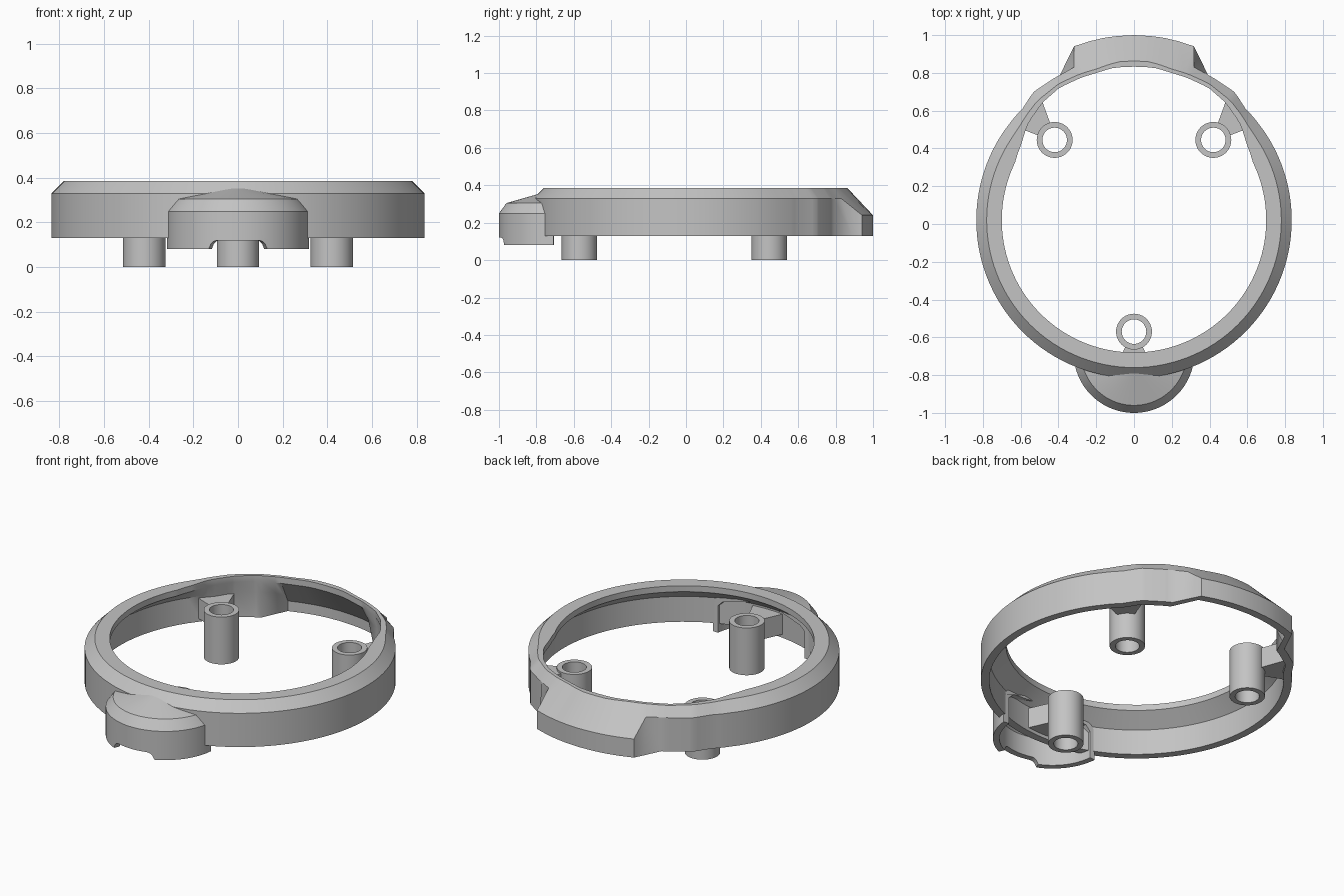
import bpy, bmesh, math
from mathutils import Vector

if "Cube" in bpy.data.objects:
    bpy.data.objects.remove(bpy.data.objects["Cube"])

grey = bpy.data.materials.new("neutral_grey")
grey.use_nodes = True
grey.diffuse_color = (0.55, 0.55, 0.55, 1)
grey.node_tree.nodes["Principled BSDF"].inputs["Base Color"].default_value = grey.diffuse_color

CENTRE_Y = 0.02


def finish(name, bm, angle=30):
    """Turn a bmesh into a named, shaded object."""
    bmesh.ops.recalc_face_normals(bm, faces=bm.faces)
    mesh = bpy.data.meshes.new(name)
    bm.to_mesh(mesh)
    bm.free()
    mesh.materials.append(grey)
    ob = bpy.data.objects.new(name, mesh)
    bpy.context.collection.objects.link(ob)
    bpy.ops.object.select_all(action="DESELECT")
    ob.select_set(True)
    bpy.context.view_layer.objects.active = ob
    bpy.ops.object.shade_smooth_by_angle(angle=math.radians(angle))
    return ob


def loft(sections, closed_path):
    """Skin a list of closed cross-sections."""
    bm = bmesh.new()
    rows = [[bm.verts.new(p) for p in s] for s in sections]
    n = len(rows[0])
    pairs = list(zip(rows, rows[1:]))
    if closed_path:
        pairs.append((rows[-1], rows[0]))
    for a, b in pairs:
        for i in range(n):
            j = (i + 1) % n
            bm.faces.new((a[i], a[j], b[j], b[i]))
    if not closed_path:
        bm.faces.new(rows[0])
        bm.faces.new(rows[-1][::-1])
    return bm


def lerp_keys(keys, a):
    """Piecewise linear value over the angle from the back."""
    for (a0, v0), (a1, v1) in zip(keys, keys[1:]):
        if a <= a1:
            return v0 + (v1 - v0) * (a - a0) / (a1 - a0)
    return keys[-1][1]


# Ring body: section radii vary near the back to form the brim
foot_r = [(0, 0.98), (10, 0.978), (19, 0.974), (21.5, 0.935), (27, 0.863), (38, 0.862), (45, 0.835)]
shoulder_r = [(0, 0.98), (10, 0.978), (19, 0.974), (21.5, 0.87), (27, 0.863), (38, 0.862), (45, 0.835)]
shoulder_z = [(0, 0.24), (19, 0.24), (21.5, 0.33)]
rim_r = [(0, 0.843), (5, 0.843), (14, 0.825), (29, 0.824), (40, 0.81), (50, 0.785), (56, 0.78)]
hole_r = [(0, 0.813), (8, 0.813), (14, 0.805), (30, 0.803), (37, 0.79), (48, 0.757), (56, 0.72), (64, 0.70)]

half = {k[0] for k in foot_r + shoulder_z + rim_r + hole_r} | set(range(60, 181, 3))
angles = sorted(half | {-a for a in half if 0 < a < 180})
sections = []
for deg in angles:
    a = abs(deg)
    foot, top_z = lerp_keys(foot_r, a), lerp_keys(shoulder_z, a)
    shoulder, hole = lerp_keys(shoulder_r, a), lerp_keys(hole_r, a)
    inner = foot - 0.045
    inner_top = max(hole, shoulder - 0.045)
    profile = [
        (foot, 0.13), (shoulder, top_z), (lerp_keys(rim_r, a), 0.385), (hole, 0.385),
        (hole, 0.35), (inner_top, top_z - 0.05), (inner, 0.13),
    ]
    s, c = math.sin(math.radians(deg)), math.cos(math.radians(deg))
    sections.append([(r * s, CENTRE_Y + r * c, z) for r, z in profile])
finish("ring_body", loft(sections, True))

# Front pod: hollow rounded cover with an arched notch in its lower edge
POD_Y = -0.68
sections = []
for i in range(85):
    t = math.radians(185 + i * 170 / 84)
    c, s = math.cos(t), math.sin(t)
    d = min(1, max(0, (0.13 - abs(0.32 * c)) / 0.04))
    low = 0.08 + 0.04 * math.sqrt(d * (2 - d))
    profile = [(0.285, low), (0.32, low), (0.32, 0.25), (0.28, 0.305)]
    section = [(r * c, POD_Y + r * s, z) for r, z in profile]
    section += [(0.01 * c, -0.75, 0.365), (0.01 * c, -0.75, 0.32)]
    section += [(r * c, POD_Y + r * s, z) for r, z in [(0.255, 0.27), (0.285, 0.24)]]
    sections.append(section)
finish("front_pod", loft(sections, False))


# Screw posts: open tubes, each held to the wall by a flared web
def post(name, x, y):
    tube = []
    for i in range(40):
        t = math.tau * i / 40
        tube.append([(x + r * math.cos(t), y + r * math.sin(t), z)
                     for r, z in [(0.095, 0), (0.095, 0.28), (0.065, 0.28), (0.065, 0)]])
    finish(name + "_post", loft(tube, True))

    out = Vector((x, y - CENTRE_Y, 0)).normalized()
    side = Vector((-out.y, out.x, 0))
    base = Vector((x, y, 0))
    web = []
    for dist, width in [(0.078, 0.045), (0.21, 0.105)]:
        web.append([base + out * dist + side * w + Vector((0, 0, z))
                    for w, z in [(-width, 0.15), (width, 0.15), (width, 0.27), (-width, 0.27)]])
    finish(name + "_web", loft(web, False))


post("front", 0, -0.57)
post("back_left", 0.42, 0.445)
post("back_right", -0.42, 0.445)
